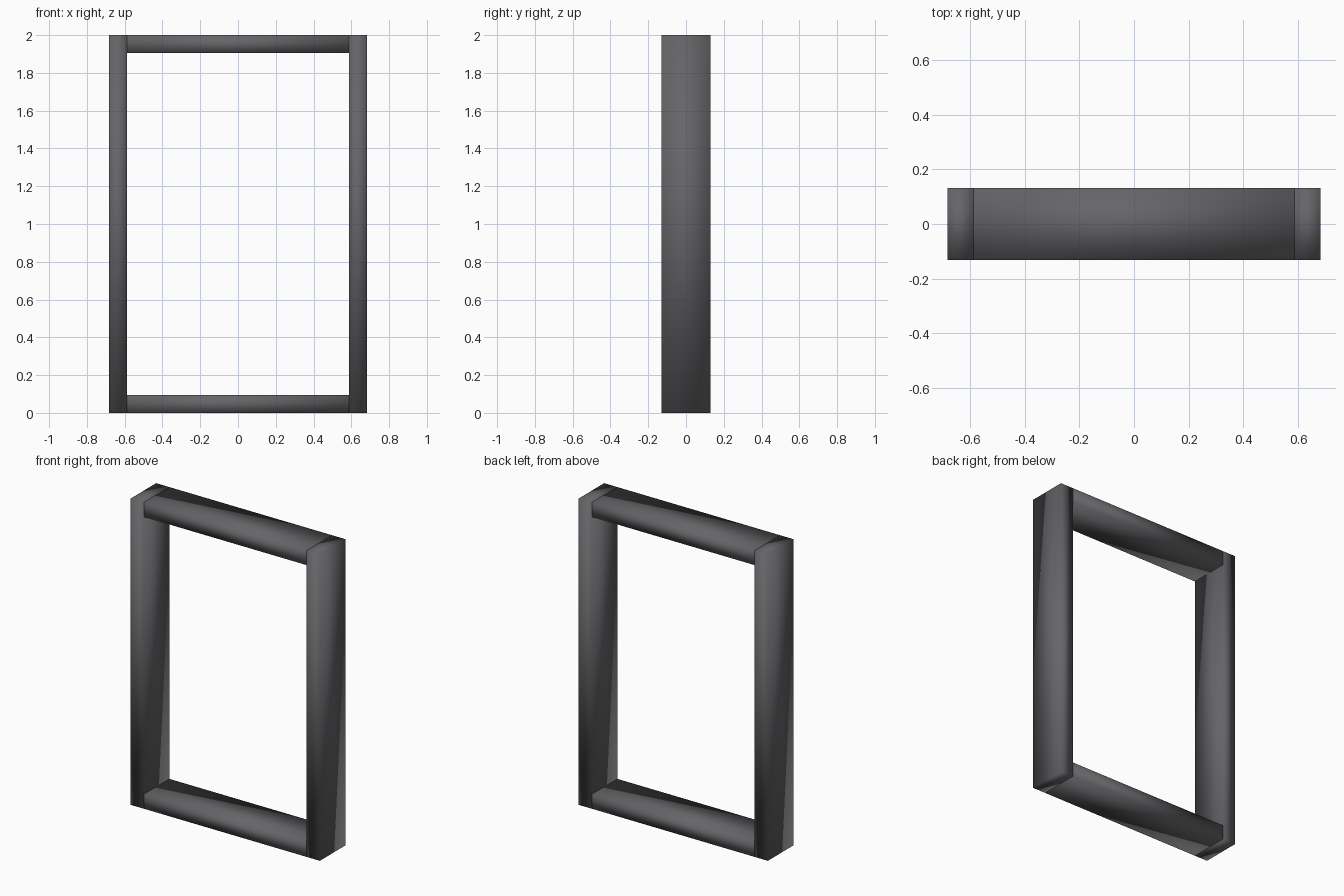
import bpy

if "Cube" in bpy.data.objects:
    bpy.data.objects.remove(bpy.data.objects["Cube"])

W, D, H = 1.366, 0.262, 2.0   # overall size of the frame
T = 0.095                     # beam thickness

dark = bpy.data.materials.new("dark_grey")
dark.diffuse_color = (0.13, 0.13, 0.14, 1)
dark.use_nodes = True
dark.node_tree.nodes["Principled BSDF"].inputs["Base Color"].default_value = dark.diffuse_color


def beam(name, size, loc):
    bpy.ops.mesh.primitive_cube_add(size=1, location=loc)
    ob = bpy.context.object
    ob.name = name
    ob.scale = size
    bpy.ops.object.transform_apply(location=False, rotation=False, scale=True)
    # soft shading runs across the box corners
    bpy.ops.object.shade_smooth()
    ob.data.materials.append(dark)
    return ob


# Full-height side posts
for side, s in (("left", -1), ("right", 1)):
    beam(f"{side}_post", (T, D, H), (s * (W - T) / 2, 0, H / 2))

# Rails between the posts
for name, z in (("bottom_rail", T / 2), ("top_rail", H - T / 2)):
    beam(name, (W - 2 * T, D, T), (0, 0, z))
